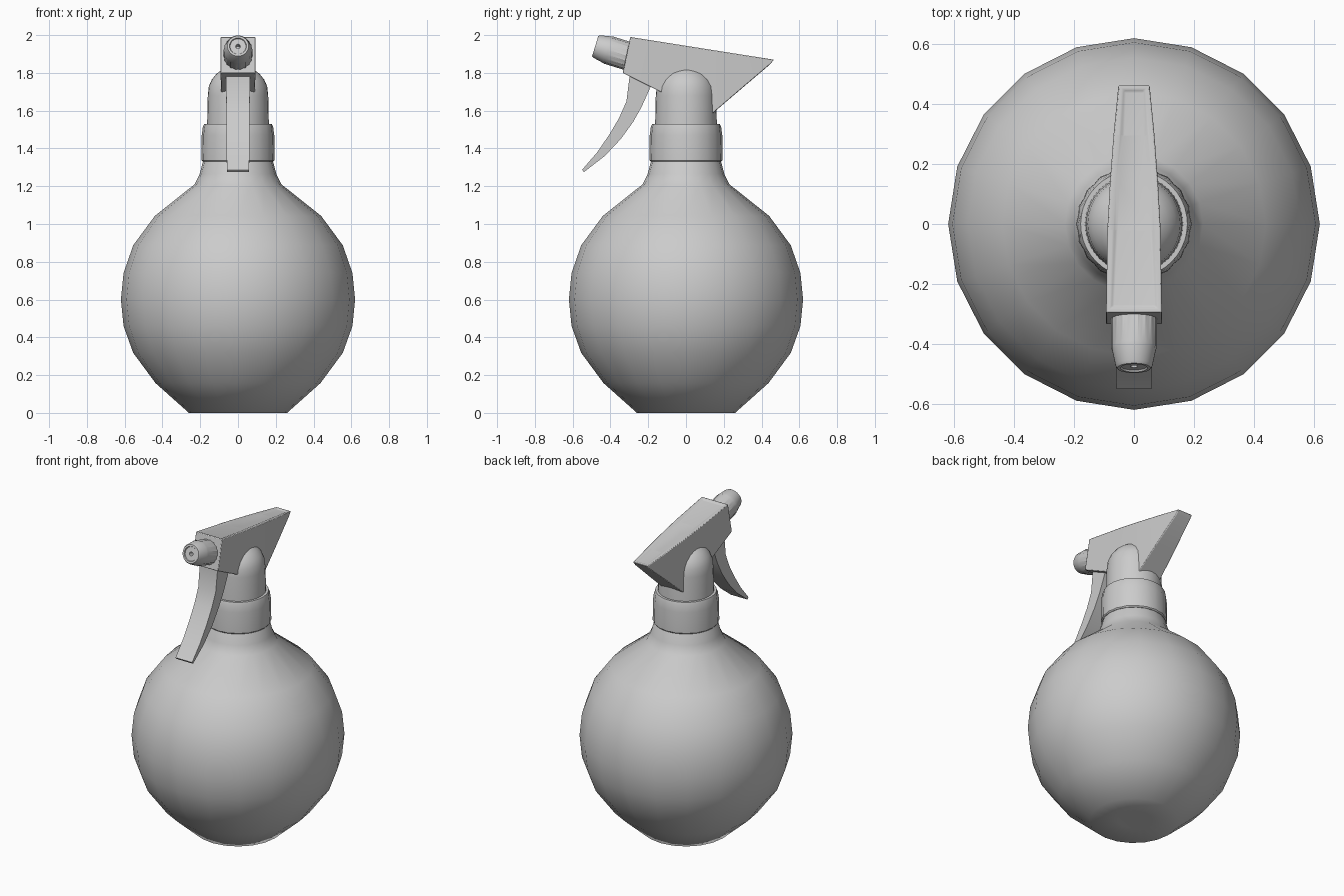
import bpy, bmesh, math

if "Cube" in bpy.data.objects:
    bpy.data.objects.remove(bpy.data.objects["Cube"])


def finish(name, bm, angle):
    bmesh.ops.recalc_face_normals(bm, faces=bm.faces[:])
    me = bpy.data.meshes.new(name)
    bm.to_mesh(me)
    bm.free()
    ob = bpy.data.objects.new(name, me)
    bpy.context.collection.objects.link(ob)
    bpy.ops.object.select_all(action='DESELECT')
    ob.select_set(True)
    bpy.context.view_layer.objects.active = ob
    bpy.ops.object.shade_smooth_by_angle(angle=math.radians(angle))
    return ob


def lathe(name, profile, sides, angle=40, flute=0.0, fluted=()):
    """Revolve (radius, z) points; rings listed in fluted get alternating radii in pairs."""
    bm = bmesh.new()
    rings = []
    for k, (r, z) in enumerate(profile):
        if r == 0:
            rings.append([bm.verts.new((0, 0, z))] * sides)
            continue
        ring = []
        for i in range(sides):
            a = 2 * math.pi * i / sides
            rr = r - flute if k in fluted and i % 2 else r
            ring.append(bm.verts.new((rr * math.cos(a), rr * math.sin(a), z)))
        rings.append(ring)
    for a, b in zip(rings, rings[1:]):
        for i in range(sides):
            j = (i + 1) % sides
            bm.faces.new(list(dict.fromkeys((a[i], a[j], b[j], b[i]))))
    return finish(name, bm, angle)


def slab(name, upper, lower, widths, angle=35, recess=0.0):
    """Solid between two (y, z) edge lines, mirrored in x with a half width per station."""
    bm = bmesh.new()
    st = []
    for (yu, zu), (yl, zl), w in zip(upper, lower, widths):
        st.append([bm.verts.new(p) for p in
                   ((-w, yu, zu), (w, yu, zu), (w, yl, zl), (-w, yl, zl))])
    top = []
    for a, b in zip(st, st[1:]):
        for i in range(4):
            j = (i + 1) % 4
            f = bm.faces.new((a[i], a[j], b[j], b[i]))
            if i == 0:
                top.append(f)
    bm.faces.new(st[0])
    bm.faces.new(st[-1])
    if recess:
        bmesh.ops.recalc_face_normals(bm, faces=bm.faces[:])
        bmesh.ops.inset_region(bm, faces=top, thickness=0.02, depth=0)
        bmesh.ops.inset_region(bm, faces=top, thickness=0.012, depth=-recess)
    return finish(name, bm, angle)


# Round bottle with neck
lathe("bottle", [(0, 0.005), (0.10, 0.005), (0.26, 0.0), (0.437, 0.158), (0.555, 0.318),
                 (0.606, 0.46), (0.62, 0.60), (0.606, 0.74), (0.555, 0.887), (0.44, 1.043),
                 (0.23, 1.21), (0.203, 1.265), (0.187, 1.325), (0.165, 1.36), (0, 1.36)],
      20, angle=50)

# Fluted screw collar
lathe("collar", [(0, 1.33), (0.186, 1.33), (0.194, 1.337), (0.192, 1.47), (0.186, 1.515),
                 (0.178, 1.53), (0, 1.53)], 40, angle=30, flute=0.005, fluted=(2, 3, 4))

# Domed pump housing
dome = [(0, 1.50), (0.164, 1.50), (0.16, 1.68)]
for i in range(1, 7):
    a = math.radians(15 * i)
    dome.append((0 if i == 6 else 0.16 * math.cos(a), 1.69 + 0.15 * math.sin(a)))
lathe("pump_housing", dome, 32)

# Wedge-shaped sprayer head, tapering to the rear
ys = (-0.295, -0.02, 0.14, 0.30, 0.465)
head = slab("sprayer_head", [(y, 1.99 - 0.158 * (y + 0.295)) for y in ys],
            [(-0.335, 1.80), (-0.135, 1.70), (0.14, 1.585), (0.29, 1.713), (0.445, 1.845)],
            (0.093, 0.089, 0.08, 0.068, 0.052), recess=0.006)
bev = head.modifiers.new("soft_edges", 'BEVEL')
bev.width = 0.004
bev.segments = 2
bev.limit_method = 'ANGLE'

# Ribbed nozzle with a recessed hole, tilted upward
nozzle = lathe("nozzle", [(0, -0.03), (0.077, -0.03), (0.077, 0.095), (0.073, 0.105),
                          (0.062, 0.158), (0.056, 0.168), (0.045, 0.168), (0.042, 0.162),
                          (0.012, 0.162), (0.010, 0.13), (0, 0.13)],
               36, angle=30, flute=0.004, fluted=(1, 2))
nozzle.location = (0, -0.32, 1.893)
nozzle.rotation_euler = (math.radians(73), 0, 0)

# Curved trigger
slab("trigger",
     [(-0.295, 1.85), (-0.30, 1.77), (-0.315, 1.65), (-0.355, 1.56), (-0.405, 1.475),
      (-0.47, 1.38), (-0.55, 1.287)],
     [(-0.15, 1.80), (-0.188, 1.725), (-0.235, 1.62), (-0.28, 1.54), (-0.345, 1.45),
      (-0.43, 1.36), (-0.54, 1.275)],
     (0.063, 0.063, 0.062, 0.061, 0.061, 0.06, 0.059))
